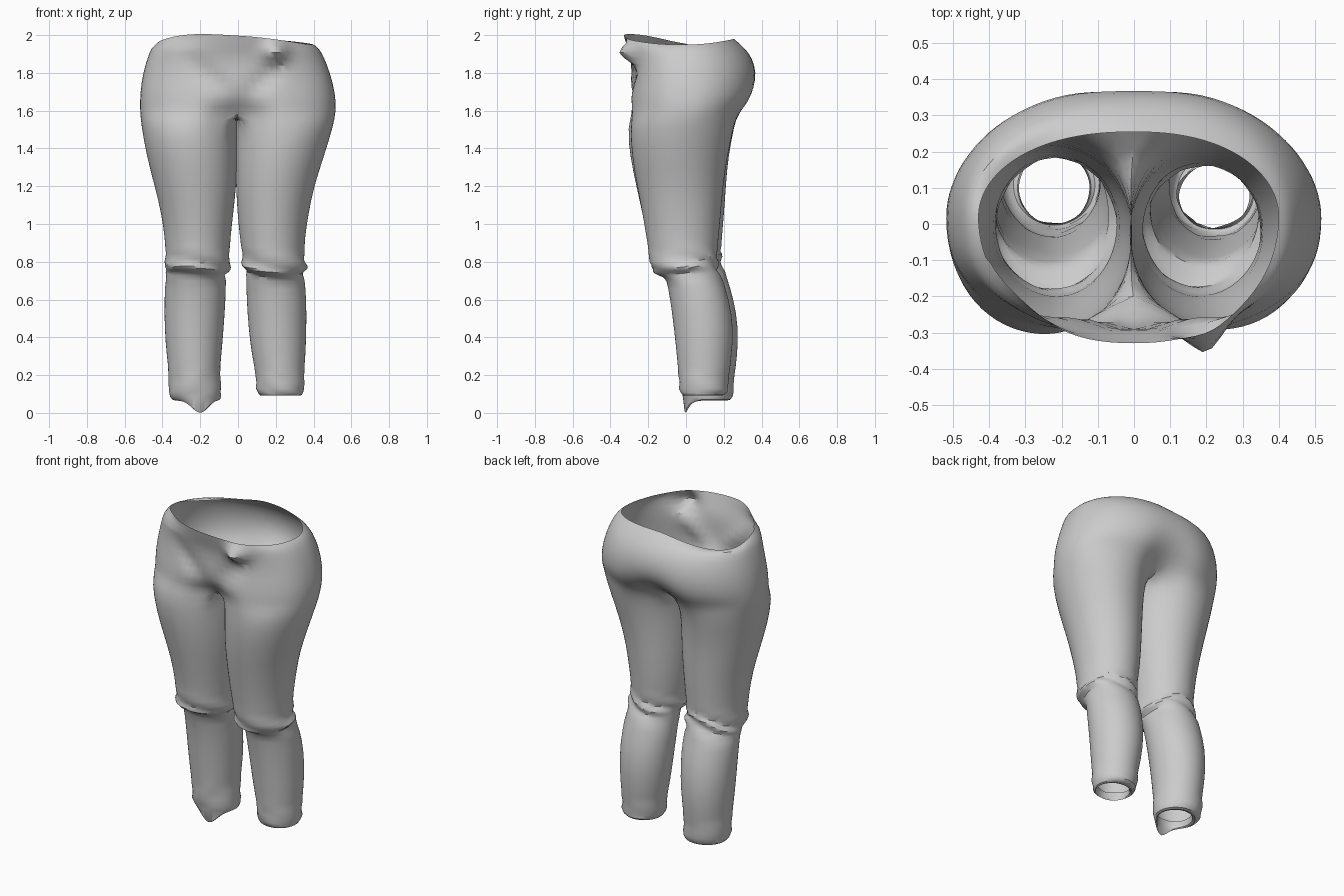
import bpy, bmesh, math
from math import sin, cos, pi, exp, radians

HALF, INNER = 24, 7      # segments around each hip, points across the crotch

# Seat sections: z, left x, right x, front y, back y, front pinch, back pinch
SEAT = [
    (1.975, -.430, .400, -.330, .255, 0, 0),
    (1.935, -.460, .427, -.312, .308, 0, 0),
    (1.88, -.480, .458, -.293, .352, 0, .00),
    (1.80, -.503, .488, -.288, .378, 0, .005),
    (1.72, -.516, .509, -.300, .378, .005, .02),
    (1.65, -.520, .519, -.310, .358, .04, .06),
    (1.59, -.519, .518, -.312, .310, .13, .11),
]
# Leg sections: z, outer x, inner x, front y, back y
LEFT = [
    (1.52, -.513, -.004, -.314, .258), (1.36, -.485, -.002, -.298, .225),
    (1.20, -.442, -.008, -.264, .212), (1.05, -.405, -.025, -.230, .202),
    (.92, -.388, -.040, -.205, .190), (.84, -.383, -.045, -.197, .185),
    (.79, -.385, -.045, -.185, .187), (.765, -.392, -.040, -.178, .193),
    (.745, -.372, -.070, -.135, .190), (.715, -.386, -.063, -.104, .218),
    (.60, -.390, -.065, -.079, .254), (.45, -.390, -.075, -.059, .279),
    (.30, -.378, -.088, -.044, .272), (.20, -.364, -.098, -.034, .257),
    (.10, -.372, -.086, -.029, .252), (.065, -.350, -.090, -.005, .242),
    (.062, -.315, -.125, -.002, .195), (.11, -.320, -.120, .000, .200),
]
RIGHT = [
    (1.52, .506, -.012, -.298, .256), (1.36, .457, -.014, -.288, .220),
    (1.20, .403, -.012, -.260, .197), (1.05, .373, -.003, -.230, .185),
    (.92, .354, .010, -.208, .172), (.84, .352, .023, -.197, .165),
    (.79, .357, .024, -.185, .165), (.765, .367, .022, -.178, .172),
    (.745, .343, .050, -.135, .168), (.715, .353, .043, -.104, .192),
    (.60, .363, .045, -.084, .229), (.45, .363, .055, -.064, .254),
    (.30, .358, .073, -.049, .242), (.20, .348, .097, -.039, .229),
    (.12, .354, .093, -.037, .222), (.092, .342, .112, -.020, .215),
    (.088, .318, .125, -.012, .160), (.14, .325, .120, -.010, .170),
]

bm = bmesh.new()


def seat_point(row, k, side):
    """Point on half a hip section, k running front centre to back centre."""
    z, xl, xr, yf, yb, pf, pb = row
    t = pi * k / HALF
    cy, s, c = .02, sin(t), cos(t)
    x = (xl if side < 0 else xr) * max(s, 0) ** .88
    pinch = exp(-(s / .2) ** 2)
    if c > 0:                              # fuller front below the waist
        y = cy - (cy - yf) * c ** (1 if row is SEAT[0] else .82) + pf * pinch
    else:
        y = cy + (yb - cy) * (-c) - pb * pinch
    if row is SEAT[0]:                     # wavy waist edge
        z += .022 * max(c, 0) - .025 * s * s + .005 * max(-c, 0)
        if side < 0:
            z += s * c * (.04 if c > 0 else .08)
        elif c > 0:
            z -= .03 * s * c
    return x, y, z


def seat_ring(row):
    left = [bm.verts.new(seat_point(row, k, -1)) for k in range(HALF + 1)]
    right = [left[0]] + [bm.verts.new(seat_point(row, k, 1)) for k in range(1, HALF)] + [left[-1]]
    return left, right


def leg_ring(row):
    z, xo, xi, yf, yb = row
    out = []
    for k in range(HALF + 1 + INNER):
        a = radians(45 + 11.25 * k)
        out.append(bm.verts.new(((xo + xi) / 2 + (xi - xo) / 2 * cos(a),
                                 (yf + yb) / 2 - (yb - yf) / 2 * sin(a), z)))
    return out


def bridge(a, b, closed):
    n = len(a)
    for i in range(n if closed else n - 1):
        j = (i + 1) % n
        bm.faces.new((a[i], a[j], b[j], b[i]))


# Seat
rings = [seat_ring(r) for r in SEAT]
for r0, r1 in zip(rings, rings[1:]):
    for h in (0, 1):
        bridge(r0[h], r1[h], False)

# Crotch strip shared by both legs, from back to front
f, b = rings[-1][0][0].co, rings[-1][0][-1].co
crotch = []
for i in range(1, INNER + 1):
    t = i / (INNER + 1)
    p = b.lerp(f, t)
    crotch.append(bm.verts.new((-.008, p.y, p.z - .015 * sin(pi * t))))

# Legs
for h, table in ((0, LEFT), (1, RIGHT)):
    prev = rings[-1][h] + crotch
    for row in table:
        ring = leg_ring(row)
        bridge(prev, ring, True)
        prev = ring

bmesh.ops.recalc_face_normals(bm, faces=bm.faces)
mesh = bpy.data.meshes.new("trousers")
bm.to_mesh(mesh)
bm.free()
obj = bpy.data.objects.new("trousers", mesh)
bpy.context.collection.objects.link(obj)
bpy.context.view_layer.objects.active = obj
obj.select_set(True)
sub = obj.modifiers.new("smooth", 'SUBSURF')
sub.levels = 1
bpy.ops.object.modifier_apply(modifier=sub.name)


def bump(d, w):
    return exp(-(d / w) ** 2)


# Cloth creases and pulled corners
for v in obj.data.vertices:
    x, y, z = v.co
    if z < 1.3:
        cx, cy = (-.22, .05) if x < -.01 else (.2, .04)
        a = math.atan2(y - cy, x - cx)
        knee, hem = bump(z - .78, .06), bump(z - .15, .05)
        w = .009 * knee * sin(3 * a + 75 * z + 3 * cx) + .005 * hem * sin(3 * a + 90 * z)
        v.co.x += w * cos(a)
        v.co.y += w * sin(a)
        v.co.z += knee * (.012 * sin(2 * a + 6 * cx) - .012 + .2 * max(y, 0))
        if x < 0 and z < .08 and y < .08:      # hanging hem corner
            v.co.z -= .064 * bump(x + .2, .06) * bump(y, .06)
    if z > 1.6 and y < -.1:
        g = bump(x - .2, .06) * bump(z - 1.905, .05)     # pulled fold, right front
        v.co.y -= .075 * g
        # groin creases running down to the middle
        line = 1.66 + .75 * abs(x)
        v.co.y += .024 * bump(z - line, .06) * bump(abs(x) - .13, .11)
        g = bump(x + .3, .1) * bump(z - 1.985, .03)      # flattened waist corner
        v.co.x += .015 * g
        v.co.y += .015 * g

bpy.ops.object.shade_smooth_by_angle(angle=radians(35))
